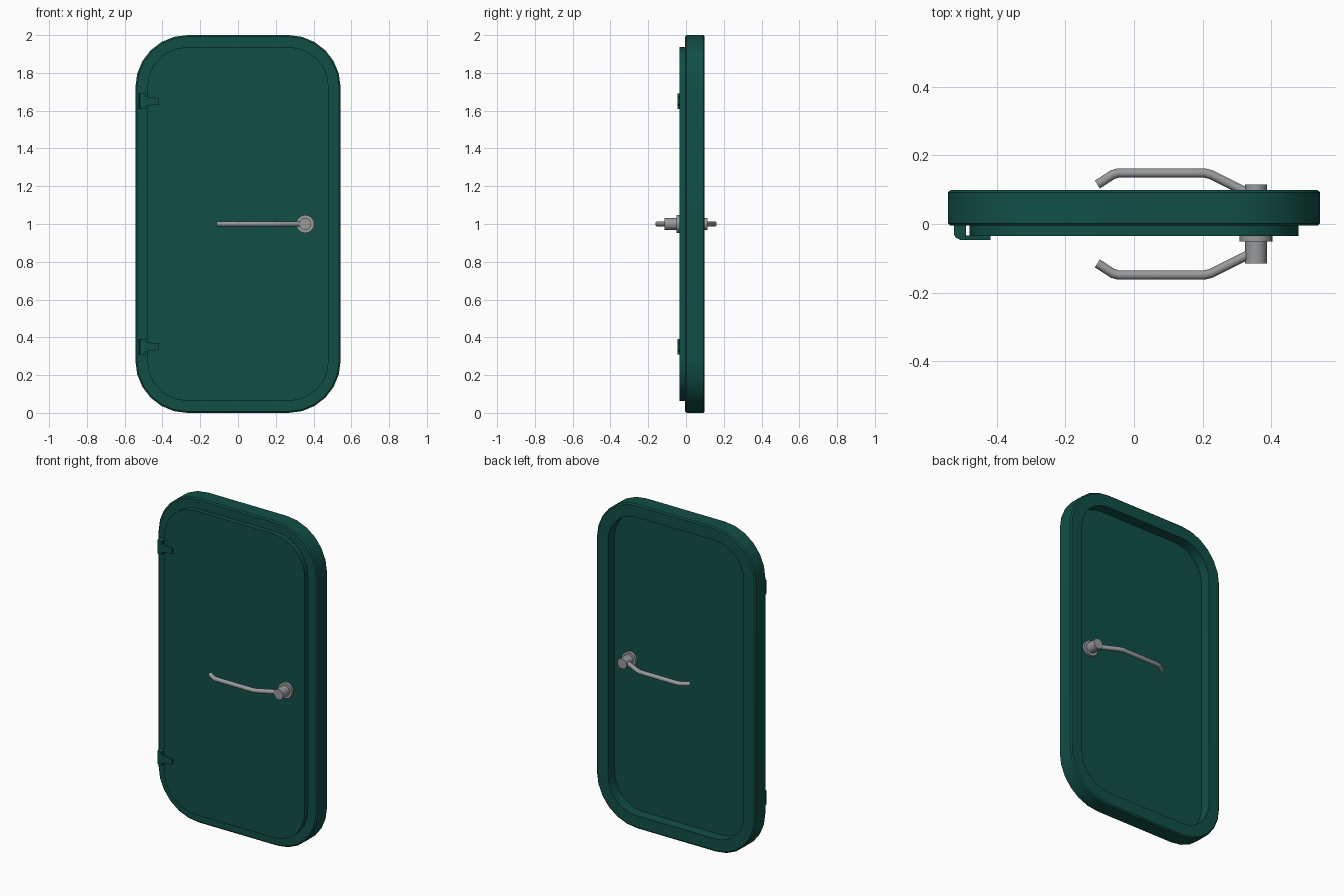
import bpy, bmesh, math
from mathutils import Vector, Matrix

if "Cube" in bpy.data.objects:
    bpy.data.objects.remove(bpy.data.objects["Cube"])

def material(name, col):
    m = bpy.data.materials.new(name)
    m.diffuse_color = (*col, 1)
    m.use_nodes = True
    m.node_tree.nodes["Principled BSDF"].inputs["Base Color"].default_value = m.diffuse_color
    return m

GREEN = material("dark green paint", (0.0055, 0.078, 0.06))
STEEL = material("grey steel", (0.31, 0.32, 0.33))

def finish(bm, name, mat, smooth=True):
    bmesh.ops.recalc_face_normals(bm, faces=bm.faces)
    me = bpy.data.meshes.new(name)
    bm.to_mesh(me)
    bm.free()
    me.materials.append(mat)
    ob = bpy.data.objects.new(name, me)
    bpy.context.collection.objects.link(ob)
    if smooth:
        bpy.ops.object.select_all(action='DESELECT')
        ob.select_set(True)
        bpy.context.view_layer.objects.active = ob
        bpy.ops.object.shade_smooth_by_angle(angle=math.radians(32))
    return ob

def outline(bm, inset, y, seg=6):
    """Rounded rectangle loop, inset from the outer edge of the frame."""
    hw, hh, r = 0.543 - inset, 1.0 - inset, 0.275 - inset
    loop = []
    for q, (sx, sz) in enumerate([(1, 1), (-1, 1), (-1, -1), (1, -1)]):
        for i in range(seg + 1):
            a = math.pi / 2 * (q + i / seg)
            loop.append(bm.verts.new((sx * (hw - r) + r * math.cos(a), y,
                                      1 + sz * (hh - r) + r * math.sin(a))))
    return loop

def swept_outline(name, profile, closed):
    bm = bmesh.new()
    loops = [outline(bm, *p) for p in profile]
    pairs = list(zip(loops, loops[1:]))
    if closed:
        pairs.append((loops[-1], loops[0]))
    else:
        bm.faces.new(loops[0])
        bm.faces.new(loops[-1])
    n = len(loops[0])
    for a, b in pairs:
        for i in range(n):
            j = (i + 1) % n
            bm.faces.new((a[i], a[j], b[j], b[i]))
    return finish(bm, name, GREEN)

# frame ring and door slab
swept_outline("door_frame", [(0.008, -0.005), (0, 0.002), (0, 0.092), (0.008, 0.099),
                             (0.08, 0.099), (0.08, -0.005)], True)
swept_outline("door_panel", [(0.063, -0.035), (0.063, -0.005),
                             (0.08, -0.005), (0.08, 0.035)], False)

def prism(name, pts, z0, z1, taper=None):
    """Extrude an xy outline in z; taper(x) gives the half height."""
    bm = bmesh.new()
    zc, h = (z0 + z1) / 2, (z1 - z0) / 2
    half = taper or (lambda x: h)
    a = [bm.verts.new((x, y, zc - half(x))) for x, y in pts]
    b = [bm.verts.new((x, y, zc + half(x))) for x, y in pts]
    bm.faces.new(a)
    bm.faces.new(b)
    for i in range(len(pts)):
        j = (i + 1) % len(pts)
        bm.faces.new((a[i], a[j], b[j], b[i]))
    finish(bm, name, GREEN)

# hinges: rounded knuckle plus tapered leaf
knuckle = [(-0.49, -0.005), (-0.525, -0.005), (-0.525, -0.03), (-0.520, -0.04),
           (-0.508, -0.046), (-0.49, -0.046)]
leaf = [(-0.49, -0.046), (-0.418, -0.046), (-0.418, -0.034), (-0.49, -0.034)]
for side, z in (("upper", 1.65), ("lower", 0.35)):
    prism(side + "_hinge_knuckle", knuckle, z - 0.042, z + 0.042)
    prism(side + "_hinge_leaf", leaf, z - 0.03, z + 0.03,
          lambda x: 0.025 if x < -0.45 else 0.016)

def cylinder(name, r, y0, y1, x=0.356, z=1.0):
    bm = bmesh.new()
    bmesh.ops.create_cone(bm, cap_ends=True, segments=16, radius1=r, radius2=r,
                          depth=abs(y1 - y0),
                          matrix=Matrix.Translation((x, (y0 + y1) / 2, z)) @
                          Matrix.Rotation(math.pi / 2, 4, 'X'))
    finish(bm, name, STEEL)

def tube(name, pts, r, n=12):
    """Round bar along a path lying in the xy plane, with mitred bends."""
    bm = bmesh.new()
    pts = [Vector(p) for p in pts]
    rings = []
    for i, p in enumerate(pts):
        d0 = (p - pts[i - 1]).normalized() if i else (pts[1] - p).normalized()
        d1 = (pts[i + 1] - p).normalized() if i < len(pts) - 1 else d0
        t = (d0 + d1).normalized()
        side = Vector((-t.y, t.x, 0)) / t.dot(d0)
        rings.append([bm.verts.new(p + r * (math.cos(a) * side + math.sin(a) * Vector((0, 0, 1))))
                      for a in (math.tau * k / n for k in range(n))])
    for a, b in zip(rings, rings[1:]):
        for k in range(n):
            j = (k + 1) % n
            bm.faces.new((a[k], a[j], b[j], b[k]))
    bm.faces.new(rings[0])
    bm.faces.new(rings[-1])
    finish(bm, name, STEEL)

# handles, mirrored front and back
path = [(0.35, 0.081), (0.225, 0.144), (0.205, 0.149), (-0.045, 0.149),
        (-0.062, 0.144), (-0.107, 0.115)]
for side, s in (("front", -1), ("back", 1)):
    cylinder(side + "_handle_flange", 0.048, s * 0.034, s * 0.051)
    cylinder(side + "_handle_stem", 0.032, s * 0.034, s * 0.115)
    tube(side + "_handle_lever", [(x, s * y, 1.0) for x, y in path], 0.0135)
